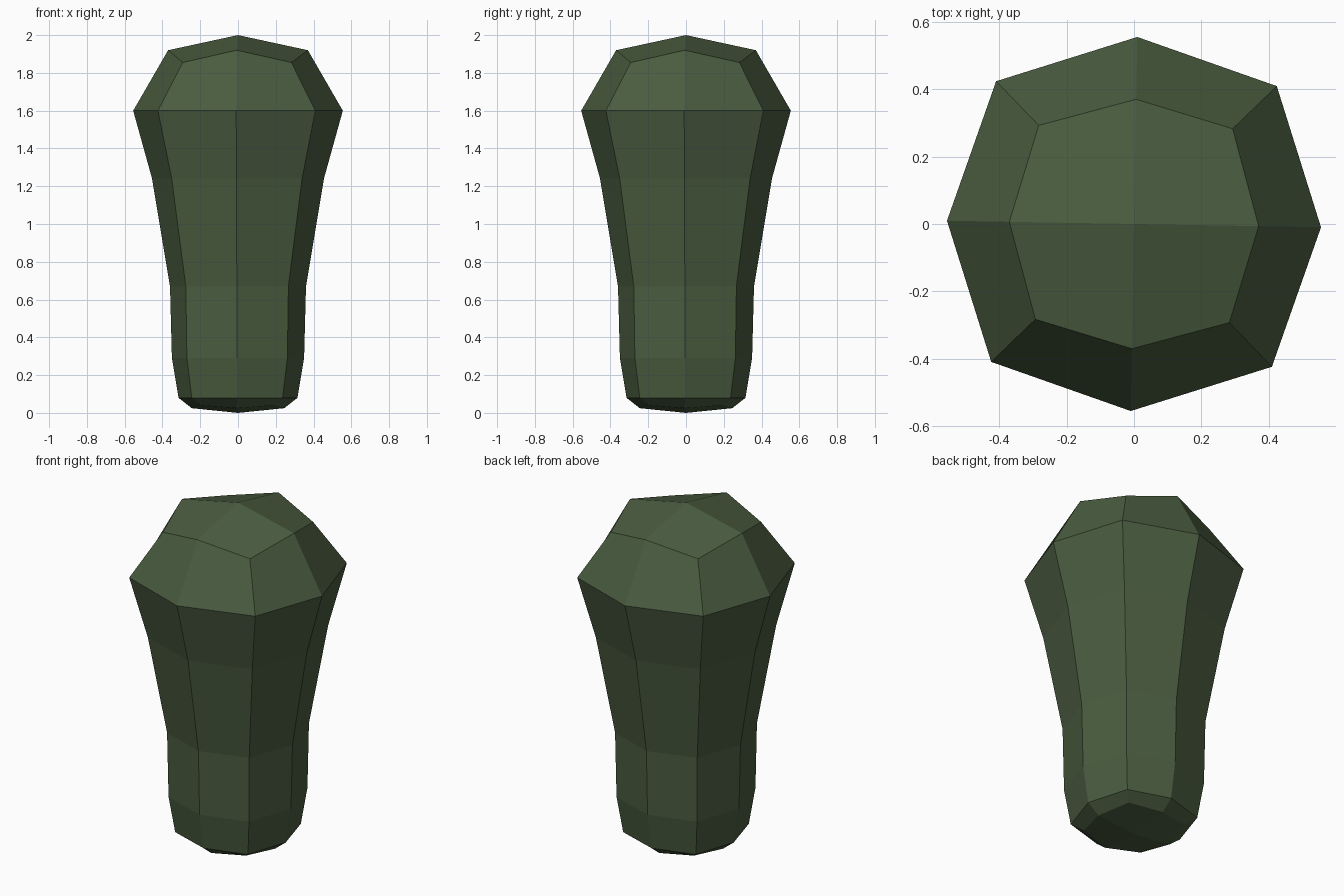
import bpy, bmesh, math

if "Cube" in bpy.data.objects:
    bpy.data.objects.remove(bpy.data.objects["Cube"])

# Material
mat = bpy.data.materials.new("dark green")
mat.diffuse_color = (0.069, 0.108, 0.051, 1)
mat.use_nodes = True
mat.node_tree.nodes["Principled BSDF"].inputs["Base Color"].default_value = mat.diffuse_color

# Rings: (axis radius, axis z, diagonal radius, diagonal z)
RINGS = [
    (0.245, 0.025, 0.268, 0.04),
    (0.315, 0.08, 0.34, 0.08),
    (0.35, 0.29, 0.376, 0.29),
    (0.36, 0.67, 0.384, 0.67),
    (0.455, 1.24, 0.488, 1.24),
    (0.555, 1.60, 0.589, 1.60),
    (0.37, 1.92, 0.407, 1.855),
]
TWIST = math.radians(-1)

bm = bmesh.new()
loops = []
for ra, za, rd, zd in RINGS:
    loop = []
    for i in range(8):
        a = i * math.pi / 4 + TWIST
        r, z = (rd, zd) if i % 2 else (ra, za)
        loop.append(bm.verts.new((r * math.cos(a), r * math.sin(a), z)))
    loops.append(loop)

# Side walls
for low, high in zip(loops, loops[1:]):
    for i in range(8):
        j = (i + 1) % 8
        bm.faces.new((low[i], low[j], high[j], high[i]))

# Four-quad caps at the top and bottom
for loop, z in ((loops[0], 0.0), (loops[-1], 2.0)):
    centre = bm.verts.new((0, 0, z))
    for i in range(0, 8, 2):
        bm.faces.new((centre, loop[i], loop[i + 1], loop[(i + 2) % 8]))

bmesh.ops.recalc_face_normals(bm, faces=bm.faces)
mesh = bpy.data.meshes.new("bush_body")
bm.to_mesh(mesh)
bm.free()
mesh.materials.append(mat)
bpy.context.collection.objects.link(bpy.data.objects.new("bush_body", mesh))
